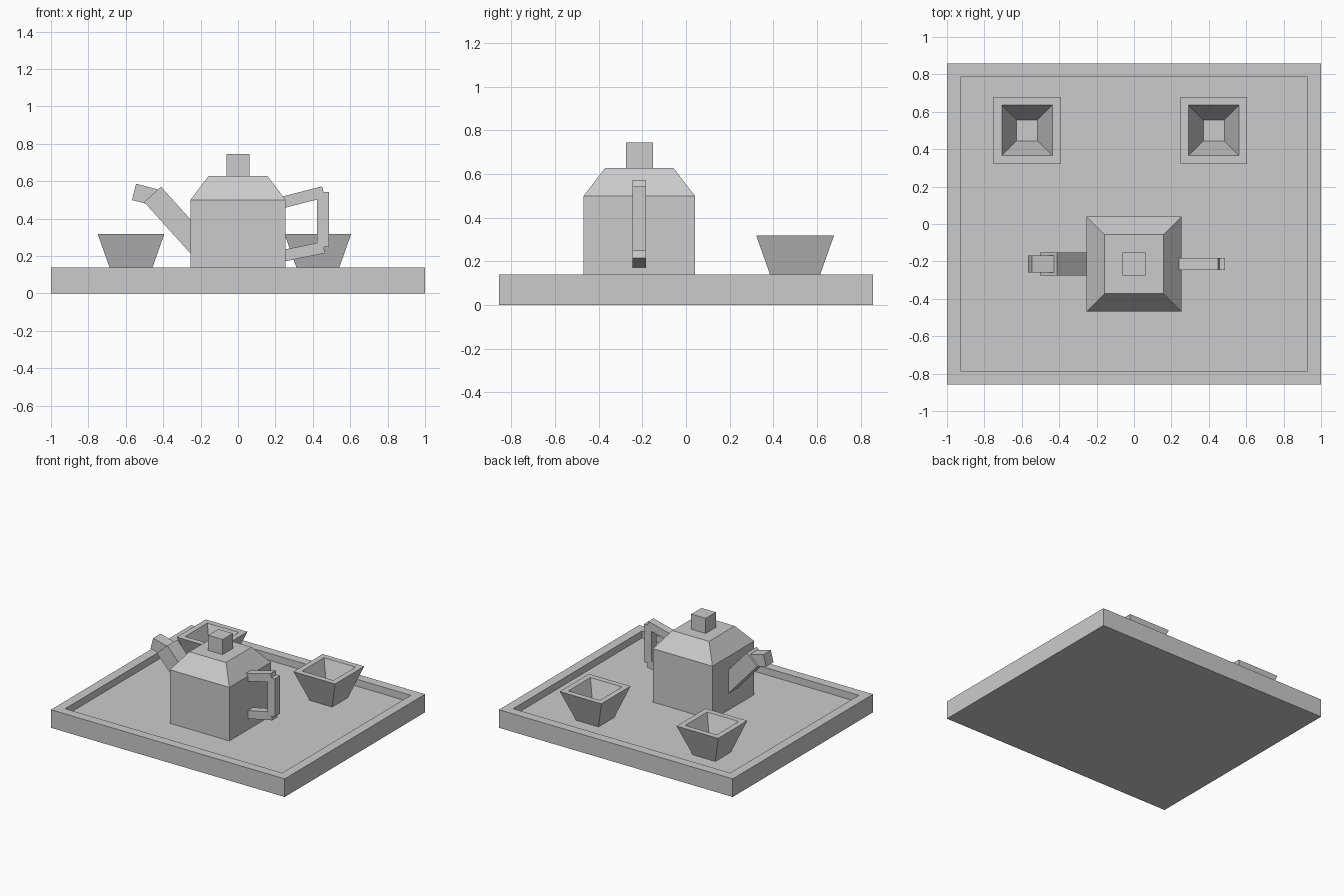
import bpy, bmesh, math
from mathutils import Vector

if "Cube" in bpy.data.objects:
    bpy.data.objects.remove(bpy.data.objects["Cube"])

clay = bpy.data.materials.new("plain_grey")
clay.diffuse_color = (0.6, 0.6, 0.6, 1)
clay.use_nodes = True
clay.node_tree.nodes["Principled BSDF"].inputs["Base Color"].default_value = clay.diffuse_color

FLOOR = 0.086   # top of the tray floor
POT_Y = -0.214  # teapot centre line


def stacked(name, rings, loc=(0, 0)):
    """Skin rectangular rings (half x, half y, z) in order and cap both ends."""
    bm = bmesh.new()
    loops = [[bm.verts.new((sx * hx, sy * hy, z))
              for sx, sy in ((-1, -1), (1, -1), (1, 1), (-1, 1))]
             for hx, hy, z in rings]
    bm.faces.new(loops[0][::-1])
    bm.faces.new(loops[-1])
    for a, b in zip(loops, loops[1:]):
        for i in range(4):
            j = (i + 1) % 4
            bm.faces.new((a[i], a[j], b[j], b[i]))
    me = bpy.data.meshes.new(name)
    bm.to_mesh(me)
    bm.free()
    me.materials.append(clay)
    ob = bpy.data.objects.new(name, me)
    ob.location = (loc[0], loc[1], 0)
    bpy.context.collection.objects.link(ob)
    return ob


def bar(name, start, end, width):
    """Square bar between two (x, z) points in the teapot's middle plane."""
    d = Vector((end[0] - start[0], 0, end[1] - start[1]))
    h = width / 2
    ob = stacked(name, [(h, h, 0), (h, h, d.length)])
    ob.location = (start[0], POT_Y, start[1])
    ob.rotation_euler = (0, math.atan2(d.x, d.z), 0)
    return ob


# Tray with raised rim
stacked("tray", [(1, 0.857, 0), (1, 0.857, 0.14),
                 (0.928, 0.786, 0.14), (0.928, 0.786, FLOOR)])

# Teapot body with sloping shoulder, and lid knob
stacked("teapot_body", [(0.255, 0.255, FLOOR), (0.255, 0.255, 0.5),
                        (0.157, 0.157, 0.628)], (0, POT_Y))
stacked("lid_knob", [(0.062, 0.062, 0.6), (0.062, 0.062, 0.745)], (0, POT_Y))

# Spout and its tip
bar("spout", (-0.19, 0.234), (-0.457, 0.53), 0.122)
bar("spout_tip", (-0.42, 0.508), (-0.556, 0.543), 0.09)

# Handle: two arms and an upright grip
bar("handle_upper_arm", (0.2, 0.477), (0.457, 0.543), 0.062)
bar("handle_lower_arm", (0.2, 0.193), (0.459, 0.246), 0.062)
bar("handle_grip", (0.455, 0.248), (0.455, 0.543), 0.063)

# Two hollow cups
for name, x in (("cup_left", -0.572), ("cup_right", 0.427)):
    stacked(name, [(0.096, 0.096, FLOOR), (0.178, 0.178, 0.318),
                   (0.135, 0.135, 0.318), (0.056, 0.056, 0.108)], (x, 0.5))
